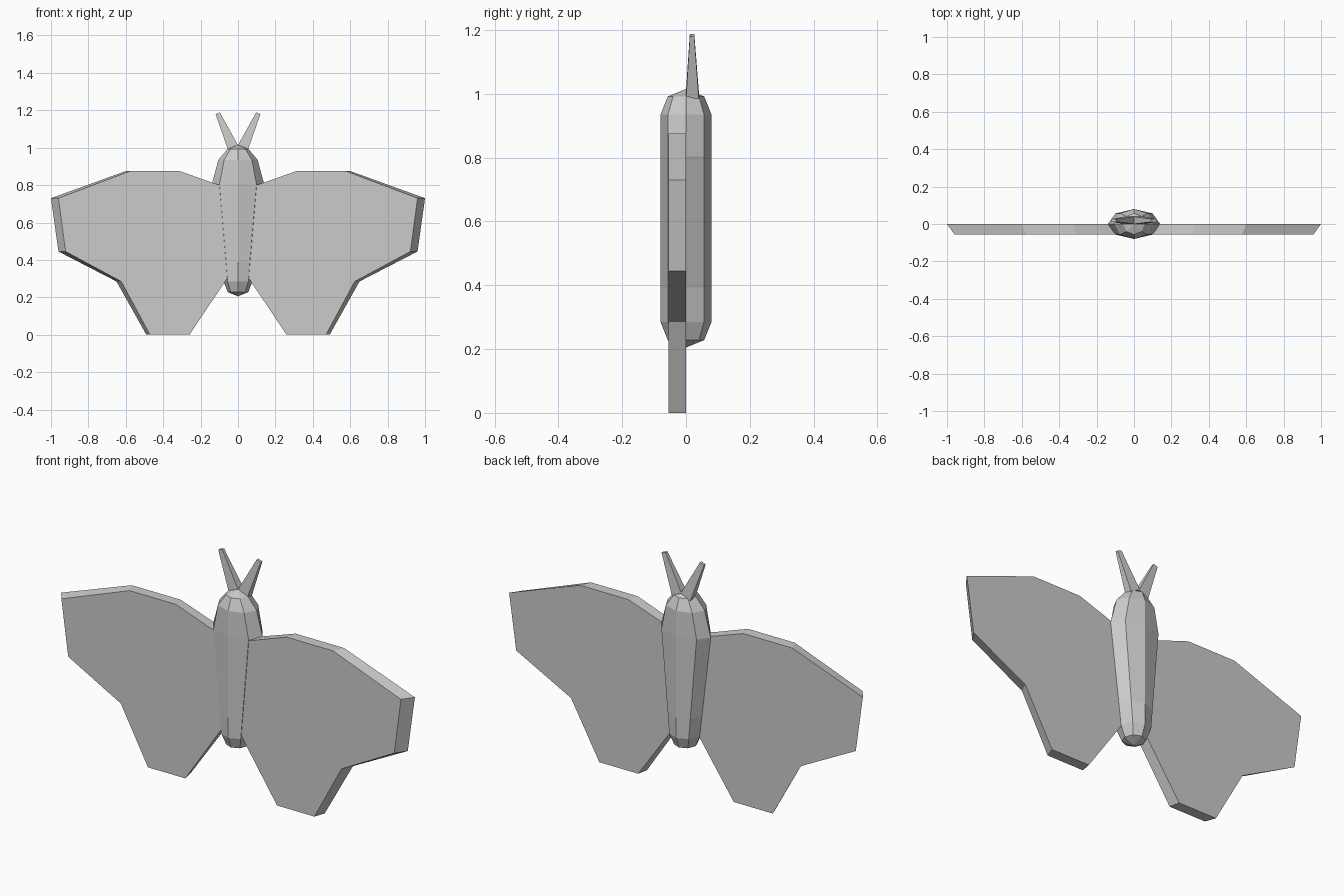
import bpy, bmesh
from math import cos, sin, tau

if "Cube" in bpy.data.objects:
    bpy.data.objects.remove(bpy.data.objects["Cube"])


def loft(name, rings, dome=0.0):
    """Skin matching rings of points, cap both ends, optionally raise the caps to points."""
    bm = bmesh.new()
    vr = [[bm.verts.new(p) for p in ring] for ring in rings]
    n = len(vr[0])
    for a, b in zip(vr, vr[1:]):
        for i in range(n):
            j = (i + 1) % n
            bm.faces.new((a[i], a[j], b[j], b[i]))
    caps = [bm.faces.new(vr[0][::-1]), bm.faces.new(vr[-1])]
    bmesh.ops.recalc_face_normals(bm, faces=bm.faces[:])
    if dome:
        bmesh.ops.poke(bm, faces=caps, offset=dome)
    me = bpy.data.meshes.new(name)
    bm.to_mesh(me)
    bm.free()
    ob = bpy.data.objects.new(name, me)
    bpy.context.collection.objects.link(ob)
    return ob


def oval(z, rx, ry, sides=8):
    return [(rx * cos(tau * i / sides), ry * sin(tau * i / sides), z) for i in range(sides)]


# Body: eight-sided capsule, wide at the shoulders and narrow at the tail
profile = [(0.228, 0.055, 0.057), (0.285, 0.078, 0.08), (0.39, 0.09, 0.08),
           (0.805, 0.14, 0.08), (0.935, 0.105, 0.08), (0.992, 0.057, 0.057)]
loft("body", [oval(*p) for p in profile], dome=0.023)

# Wing outline (x, z) at the back; the front face is slightly narrower
wing = [(0.05, 0.785), (0.135, 0.81), (0.325, 0.875), (0.60, 0.875), (1.0, 0.73),
        (0.96, 0.445), (0.65, 0.285), (0.49, 0.0), (0.27, 0.0), (0.04, 0.33)]

# Antenna cross-sections: x inner, x outer, z inner, z outer, y range
antenna = [(-0.002, 0.052, 1.010, 0.985, 0.0, 0.04),
           (0.097, 0.12, 1.188, 1.18, 0.012, 0.026)]

for side, s in (("right", 1), ("left", -1)):
    loft(side + "_wing", [[(s * x * k, y, z) for x, z in wing]
                          for k, y in ((1.0, 0.0), (0.96, -0.055))])
    loft(side + "_antenna", [[(s * xi, y0, zi), (s * xo, y0, zo), (s * xo, y1, zo), (s * xi, y1, zi)]
                             for xi, xo, zi, zo, y0, y1 in antenna])
